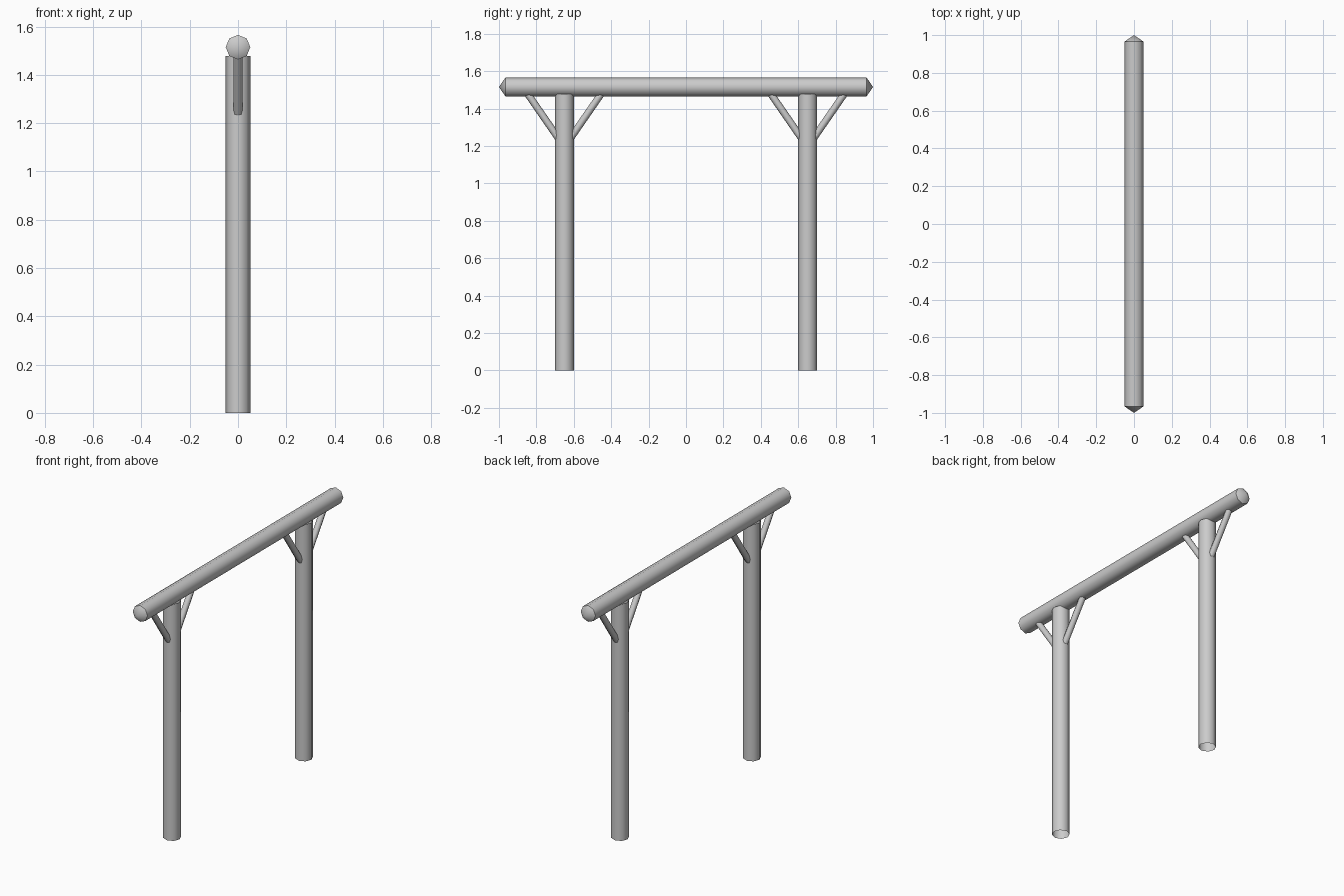
import bpy
import bmesh
import math
from mathutils import Vector

cube = bpy.data.objects.get("Cube")
if cube:
    bpy.data.objects.remove(cube, do_unlink=True)

GREY = (0.6, 0.6, 0.6, 1)
mat = bpy.data.materials.new("plain grey")
mat.use_nodes = True
mat.diffuse_color = GREY
mat.node_tree.nodes["Principled BSDF"].inputs["Base Color"].default_value = GREY

SIDES = 8
RADIUS = 0.051
POST_Y = 0.65
BEAM_Z = 1.515


def pole(name, start, end, radius, tip=0):
    """Eight-sided log between two points, open or with pointed ends."""
    start, end = Vector(start), Vector(end)
    axis = (end - start).normalized()
    side = Vector((1, 0, 0))
    up = axis.cross(side)
    bm = bmesh.new()
    rings = []
    for centre in (start + axis * tip, end - axis * tip):
        ring = []
        for i in range(SIDES):
            a = math.tau * i / SIDES
            ring.append(bm.verts.new(centre + radius * (side * math.cos(a) + up * math.sin(a))))
        rings.append(ring)
    points = [bm.verts.new(p) for p in (start, end)] if tip else []
    for i in range(SIDES):
        j = (i + 1) % SIDES
        bm.faces.new((rings[0][i], rings[0][j], rings[1][j], rings[1][i]))
        for point, ring in zip(points, rings):
            bm.faces.new((point, ring[i], ring[j]))
    bmesh.ops.recalc_face_normals(bm, faces=bm.faces)
    mesh = bpy.data.meshes.new(name)
    bm.to_mesh(mesh)
    bm.free()
    mesh.materials.append(mat)
    obj = bpy.data.objects.new(name, mesh)
    bpy.context.collection.objects.link(obj)
    bpy.ops.object.select_all(action='DESELECT')
    obj.select_set(True)
    bpy.context.view_layer.objects.active = obj
    bpy.ops.object.shade_smooth_by_angle(angle=math.radians(50))
    return obj


# Top beam with pointed ends
pole("top_beam", (0, -1, BEAM_Z), (0, 1, BEAM_Z), RADIUS, tip=0.035)

# Posts, each with a pair of slanted braces up to the beam
for label, s in (("front", -1), ("back", 1)):
    y = s * POST_Y
    pole(label + "_post", (0, y, 0), (0, y, 1.478), RADIUS)
    for place, d in (("outer", s), ("inner", -s)):
        pole(f"{label}_{place}_brace", (0, y + d * 0.025, 1.23),
             (0, y + d * 0.206, 1.492), 0.019)
